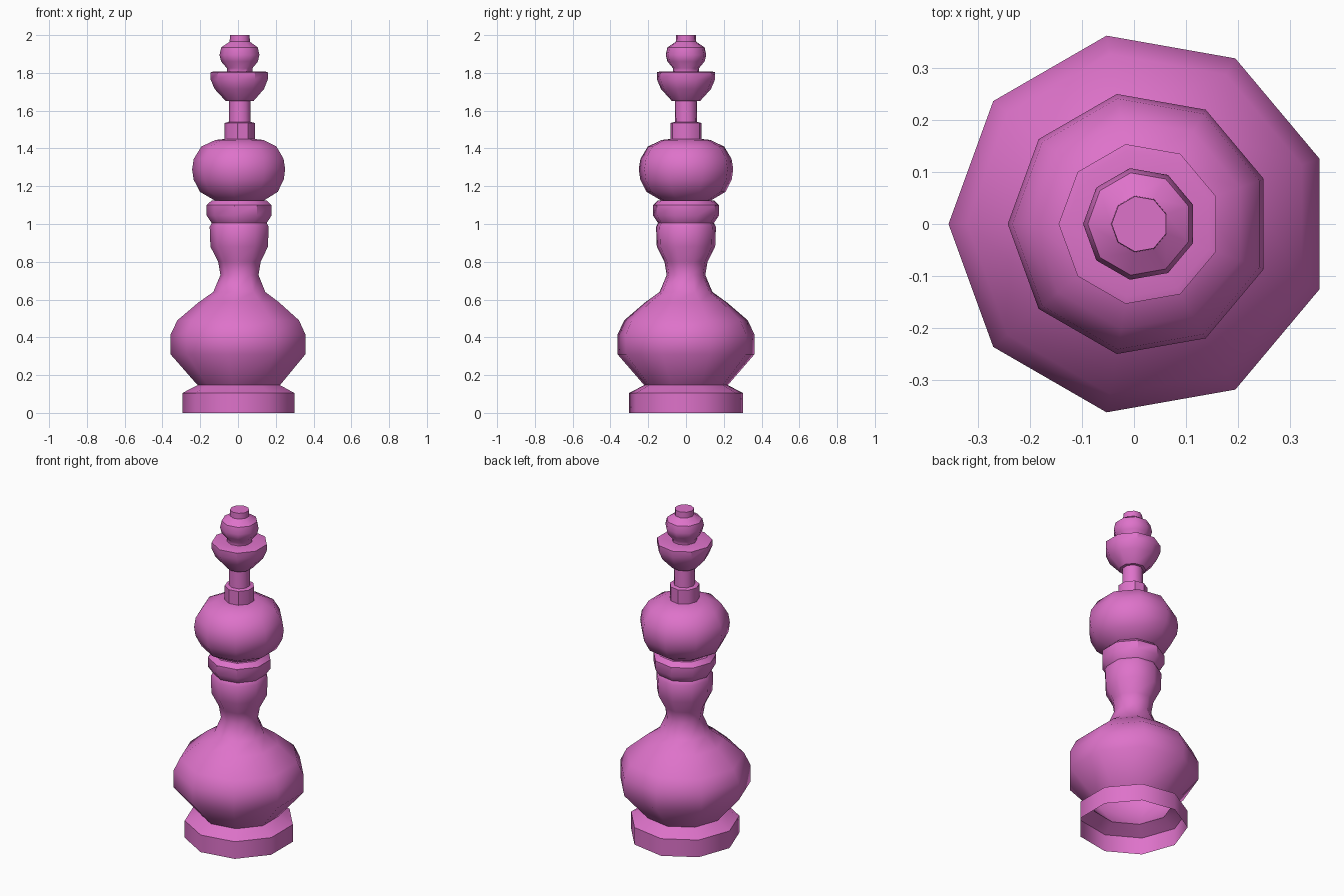
import bpy
import math

if "Cube" in bpy.data.objects:
    bpy.data.objects.remove(bpy.data.objects["Cube"])

SIDES = 9
CENTRE_X = 0.011  # nine-sided outline is centred by its bounding box

pink = bpy.data.materials.new("pink")
pink.diffuse_color = (0.73, 0.17, 0.59, 1)
pink.use_nodes = True
pink.node_tree.nodes["Principled BSDF"].inputs["Base Color"].default_value = pink.diffuse_color


def lathe(name, profile, cap=False):
    """Revolve (radius, z) points, bottom to top, into an open nine-sided shell."""
    verts, faces = [], []
    for r, z in profile:
        for i in range(SIDES):
            a = math.pi + i * math.tau / SIDES
            verts.append((CENTRE_X + r * math.cos(a), r * math.sin(a), z))
    for k in range(len(profile) - 1):
        for i in range(SIDES):
            j = (i + 1) % SIDES
            a, b = k * SIDES, (k + 1) * SIDES
            faces.append((a + i, a + j, b + j, b + i))
    if cap:
        top = (len(profile) - 1) * SIDES
        faces.append(tuple(range(top, top + SIDES)))
    mesh = bpy.data.meshes.new(name)
    mesh.from_pydata(verts, [], faces)
    mesh.materials.append(pink)
    obj = bpy.data.objects.new(name, mesh)
    bpy.context.collection.objects.link(obj)
    bpy.ops.object.select_all(action='DESELECT')
    obj.select_set(True)
    bpy.context.view_layer.objects.active = obj
    bpy.ops.object.shade_smooth_by_angle(angle=math.radians(40))
    return obj


# Foot ring, open underneath
lathe("base", [(0.306, 0), (0.306, 0.105), (0.225, 0.147)])

# Large lower bulb running into the flared neck
lathe("lower_bulb_and_neck", [
    (0.225, 0.147), (0.368, 0.31), (0.368, 0.415), (0.332, 0.49),
    (0.22, 0.585), (0.142, 0.64), (0.104, 0.73), (0.116, 0.80),
    (0.157, 0.88), (0.161, 0.985), (0.15, 1.005)])

# Ring between neck and upper bulb
lathe("neck_ring", [
    (0.15, 1.005), (0.177, 1.045), (0.177, 1.10), (0.15, 1.125), (0.135, 1.125)])

# Upper bulb
lathe("upper_bulb", [
    (0.135, 1.125), (0.212, 1.17), (0.246, 1.235), (0.254, 1.29),
    (0.245, 1.345), (0.205, 1.41), (0.13, 1.445), (0.083, 1.45)])

# Collar and stem
lathe("collar_and_stem", [
    (0.083, 1.45), (0.083, 1.535), (0.06, 1.54), (0.058, 1.65), (0.075, 1.65)])

# Cup with flat rim
lathe("cup", [
    (0.075, 1.65), (0.135, 1.715), (0.156, 1.765), (0.156, 1.803),
    (0.142, 1.807), (0.07, 1.807)])

# Finial ball and capped tip
lathe("finial", [
    (0.07, 1.807), (0.07, 1.825), (0.1, 1.86), (0.109, 1.895),
    (0.1, 1.935), (0.055, 1.965), (0.054, 2.0)], cap=True)
